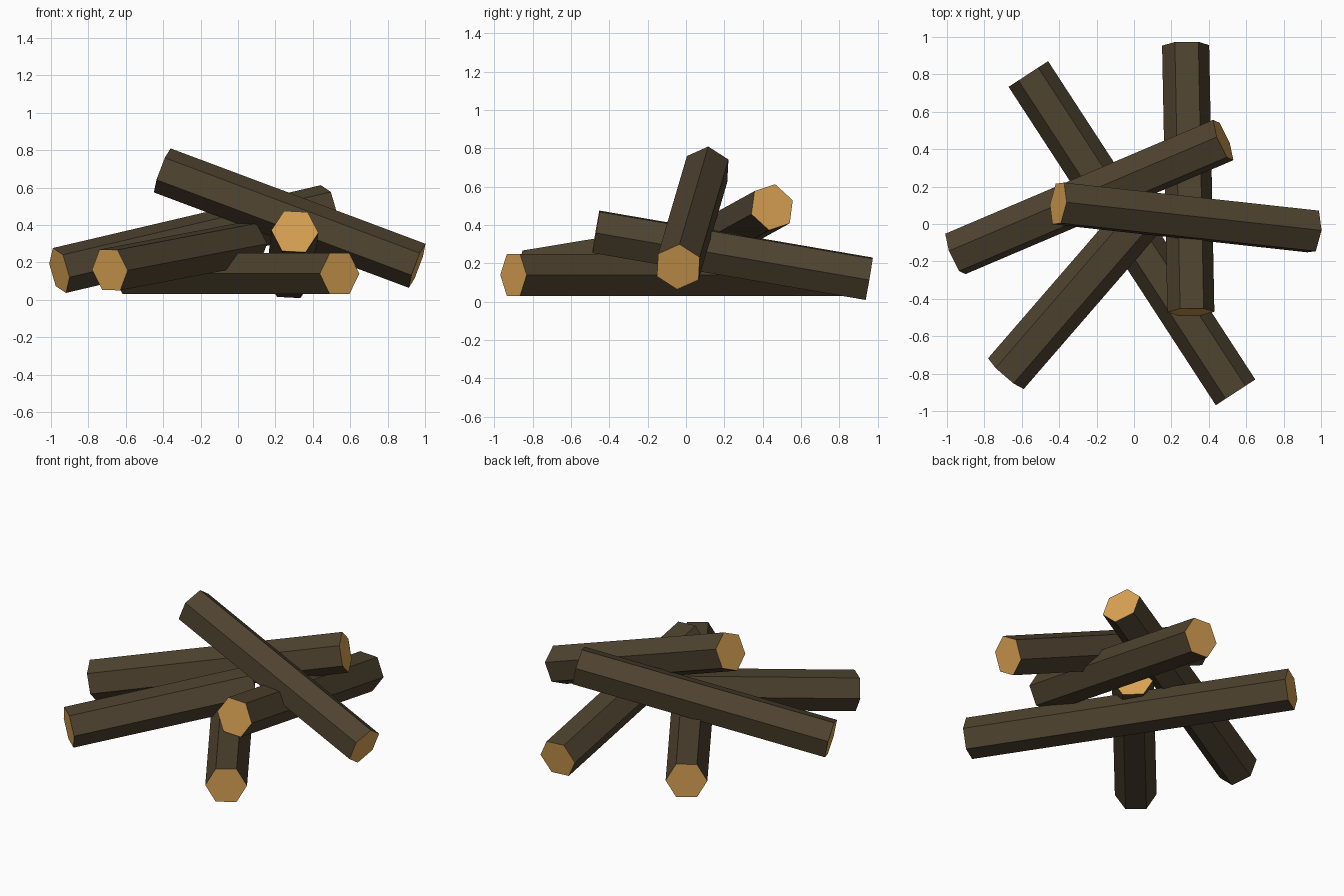
import bpy, bmesh, math
from mathutils import Vector

if "Cube" in bpy.data.objects:
    bpy.data.objects.remove(bpy.data.objects["Cube"])

RADIUS = 0.126  # centre to corner of the six-sided logs


def material(name, rgb):
    m = bpy.data.materials.new(name)
    m.diffuse_color = (*rgb, 1)
    m.use_nodes = True
    m.node_tree.nodes["Principled BSDF"].inputs["Base Color"].default_value = m.diffuse_color
    return m


bark = material("dark_bark", (0.078, 0.056, 0.029))
cut_wood = material("cut_wood", (0.70, 0.365, 0.088))


def log(name, start, end, roll):
    """Six-sided log between two end centres; roll in degrees from level."""
    start, end = Vector(start), Vector(end)
    axis = (end - start).normalized()
    side = Vector((0, 0, 1)).cross(axis).normalized()
    up = axis.cross(side)
    bm = bmesh.new()
    rings = []
    for centre in (start, end):
        ring = []
        for i in range(6):
            a = math.radians(roll + 60 * i)
            ring.append(bm.verts.new(centre + RADIUS * (math.cos(a) * side + math.sin(a) * up)))
        rings.append(ring)
    a, b = rings
    for i in range(6):
        j = (i + 1) % 6
        bm.faces.new((a[i], a[j], b[j], b[i]))
    # sawn ends
    for ring in (a[::-1], b):
        bm.faces.new(ring).material_index = 1
    bmesh.ops.recalc_face_normals(bm, faces=bm.faces)
    mesh = bpy.data.meshes.new(name)
    bm.to_mesh(mesh)
    bm.free()
    mesh.materials.append(bark)
    mesh.materials.append(cut_wood)
    bpy.context.collection.objects.link(bpy.data.objects.new(name, mesh))


# Long log lying level on the ground
log("ground_log", (-0.565, 0.802, 0.14), (0.543, -0.90, 0.14), 0)
# Log rising from the back to the front
log("back_log", (0.276, 0.955, 0.12), (0.304, -0.47, 0.365), -3)
# Short log rising from the front left to the middle
log("front_left_log", (-0.685, -0.80, 0.16), (0.06, 0.06, 0.302), 1)
# Log rising from the left to the back right
log("left_log", (-0.955, -0.16, 0.157), (0.477, 0.449, 0.493), 17)
# Top log leaning down to the right
log("top_log", (-0.405, 0.11, 0.692), (0.958, -0.04, 0.182), 25)
